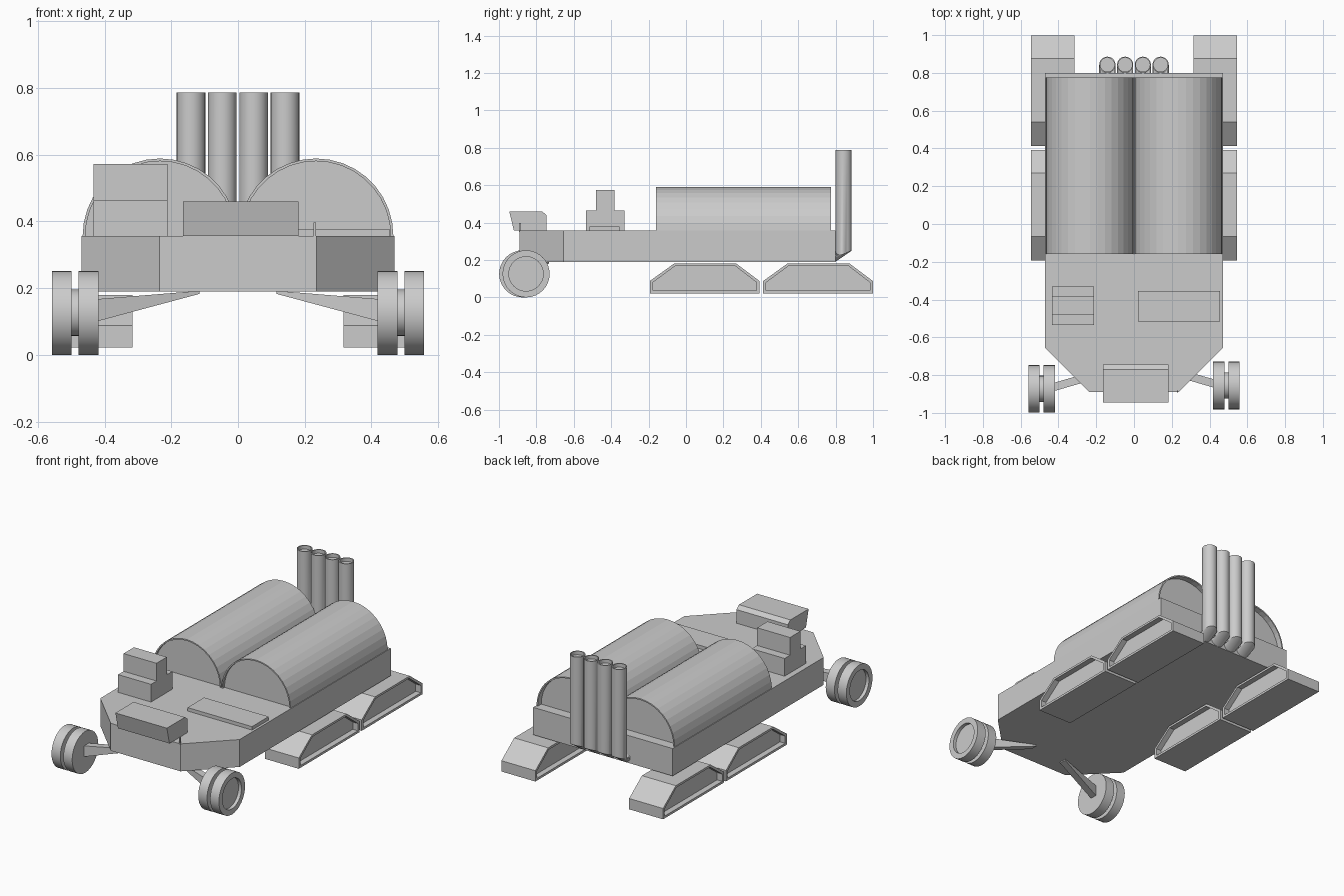
import bpy, bmesh, math
from mathutils import Vector

if "Cube" in bpy.data.objects:
    bpy.data.objects.remove(bpy.data.objects["Cube"])

grey = bpy.data.materials.new("plain grey")
grey.diffuse_color = (0.6, 0.6, 0.6, 1)
grey.use_nodes = True
grey.node_tree.nodes["Principled BSDF"].inputs["Base Color"].default_value = grey.diffuse_color


def finish(name, bm):
    bmesh.ops.recalc_face_normals(bm, faces=bm.faces)
    me = bpy.data.meshes.new(name)
    bm.to_mesh(me)
    bm.free()
    me.materials.append(grey)
    ob = bpy.data.objects.new(name, me)
    bpy.context.collection.objects.link(ob)
    return ob


def loft(name, rings):
    """Skin a list of equal-length rings and cap both ends."""
    bm = bmesh.new()
    vs = [[bm.verts.new(p) for p in r] for r in rings]
    n = len(rings[0])
    for a, b in zip(vs, vs[1:]):
        for i in range(n):
            j = (i + 1) % n
            bm.faces.new((a[i], a[j], b[j], b[i]))
    bm.faces.new(vs[0])
    bm.faces.new(vs[-1])
    return finish(name, bm)


def box(name, x0, x1, y0, y1, z0, z1):
    ring = [(x0, y0), (x1, y0), (x1, y1), (x0, y1)]
    return loft(name, [[(x, y, z) for x, y in ring] for z in (z0, z1)])


def smooth(ob, angle=30):
    bpy.ops.object.select_all(action='DESELECT')
    bpy.context.view_layer.objects.active = ob
    ob.select_set(True)
    bpy.ops.object.shade_smooth_by_angle(angle=math.radians(angle))


def circle(r, n=32):
    return [(r * math.cos(2 * math.pi * i / n), r * math.sin(2 * math.pi * i / n)) for i in range(n)]


# Hull with chamfered nose
outline = [(-0.235, -0.89), (0.235, -0.89), (0.47, -0.655), (0.47, 0.80), (-0.47, 0.80), (-0.47, -0.655)]
loft("hull", [[(x, y, z) for x, y in outline] for z in (0.19, 0.357)])

# Twin half-round tanks with recessed ends
def arch(cx, y, r, n=18):
    return [(cx + r * math.cos(math.pi * i / n), y, 0.357 + r * math.sin(math.pi * i / n)) for i in range(n + 1)]

for side, cx in (("left", -0.234), ("right", 0.234)):
    R, r = 0.232, 0.224
    loft(side + "_tank", [arch(cx, -0.145, r), arch(cx, -0.16, r), arch(cx, -0.16, R),
                          arch(cx, 0.775, R), arch(cx, 0.775, r), arch(cx, 0.74, r)])

# Rear exhaust stacks, bent forward into the hull at the bottom
for i in range(4):
    cx = -0.141 + 0.094 * i
    c, rim = circle(0.043, 24), circle(0.037, 24)
    rings = [[(cx + x, 0.80, 0.222 + 0.75 * y) for x, y in c],
             [(cx + x, 0.843 + y, 0.25 + 0.4 * (y - 0.043)) for x, y in c],
             [(cx + x, 0.843 + y, 0.787) for x, y in c],
             [(cx + x, 0.843 + y, 0.787) for x, y in rim],
             [(cx + x, 0.843 + y, 0.765) for x, y in rim]]
    # the elbow joins the hull back: its upper half maps to the front of the pipe
    rings[0] = [(cx + x, 0.798, 0.222 - 0.75 * y) for x, y in c]
    smooth(loft("exhaust_stack", rings))

# Nose box with tilted front
nose = [(-0.92, 0.357), (-0.945, 0.46), (-0.77, 0.46), (-0.745, 0.44), (-0.745, 0.357)]
loft("nose_box", [[(x, y, z) for y, z in nose] for x in (-0.165, 0.182)])
box("nose_post", 0.227, 0.234, -0.893, -0.882, 0.35, 0.397)

# Stacked cabin blocks and deck hatch
box("cabin_base", -0.434, -0.212, -0.535, -0.33, 0.355, 0.465)
box("cabin_top", -0.434, -0.212, -0.482, -0.382, 0.465, 0.573)
box("deck_hatch", 0.02, 0.455, -0.515, -0.355, 0.355, 0.378)

# Four track pods with recessed sides
outer = [(-0.293, 0.022), (0.293, 0.022), (0.293, 0.088), (0.17, 0.18), (-0.165, 0.18), (-0.293, 0.088)]
inner = [(-0.277, 0.036), (0.277, 0.036), (0.277, 0.08), (0.164, 0.167), (-0.159, 0.167), (-0.277, 0.08)]
for side in (-1, 1):
    for cy in (0.10, 0.706):
        steps = [(0.35, inner), (0.316, inner), (0.316, outer), (0.545, outer), (0.545, inner), (0.51, inner)]
        loft("track_pod", [[(side * x, cy + y, z) for y, z in prof] for x, prof in steps])

# Front double wheels, stub axles and tapered arms
def wheel(name, side, x_in, x_out, cy, dish):
    steps = [(x_in, 0.126), (x_out, 0.126)]
    if dish:
        steps += [(x_out, 0.092), (x_out - 0.02, 0.092)]
    smooth(loft(name, [[(side * x, cy + a, 0.126 + b) for a, b in circle(r)] for x, r in steps]))

for side, cy in ((-1, -0.873), (1, -0.855)):
    wheel("inner_wheel", side, 0.419, 0.478, cy, False)
    wheel("outer_wheel", side, 0.499, 0.558, cy, True)
    smooth(loft("axle", [[(side * x, cy + a, 0.126 + b) for a, b in circle(0.07, 24)] for x in (0.47, 0.51)]))
    ends = []
    for x, y, z0, z1 in ((0.425, cy + 0.01, 0.10, 0.167), (0.115, cy + 0.10, 0.183, 0.192)):
        ends.append([(side * x, y - 0.022, z0), (side * x, y + 0.022, z0),
                     (side * x, y + 0.022, z1), (side * x, y - 0.022, z1)])
    loft("wheel_arm", ends)
